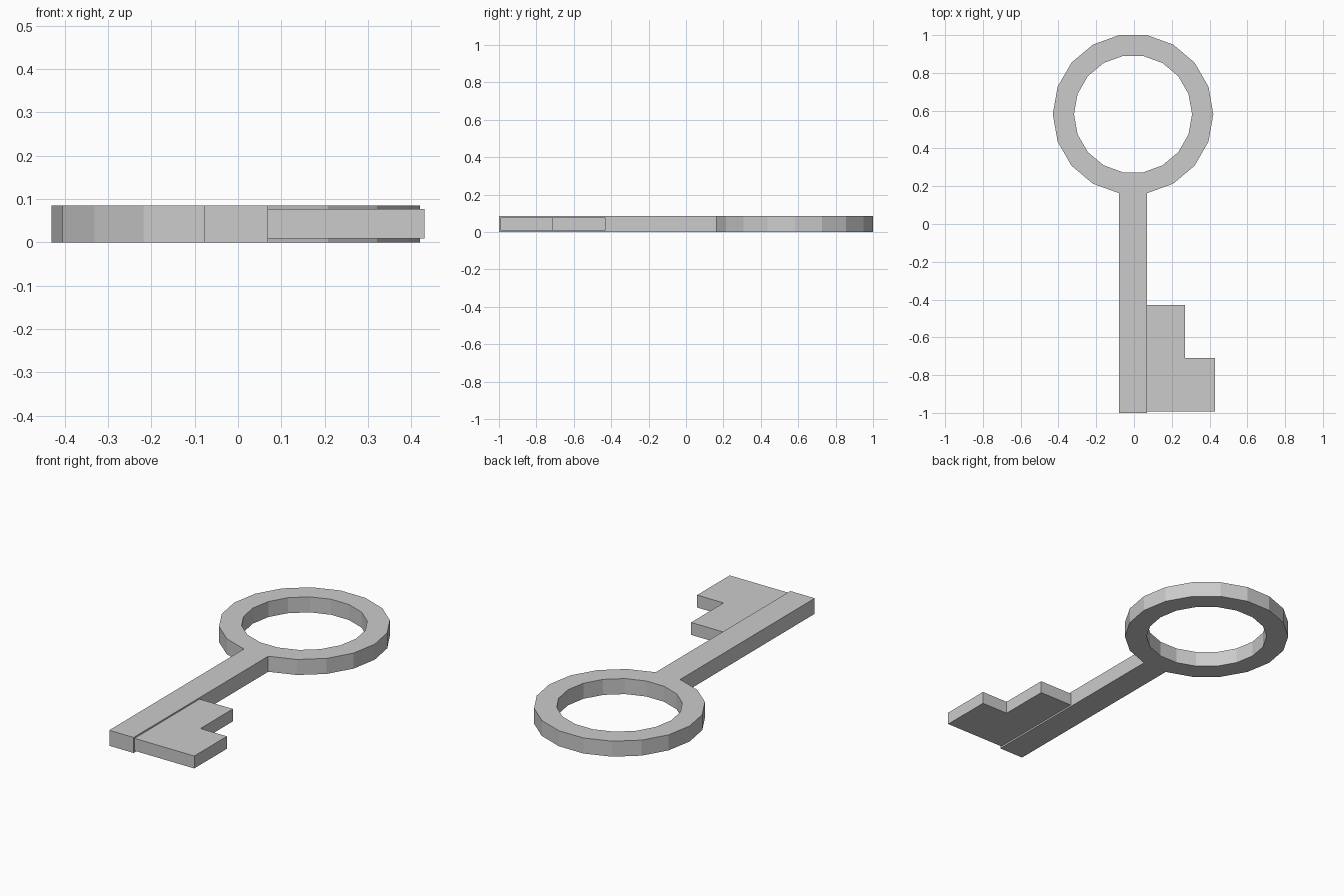
import bpy, bmesh
from math import cos, sin, tau
from mathutils import Vector

if "Cube" in bpy.data.objects:
    bpy.data.objects.remove(bpy.data.objects["Cube"])

CX, CY = -0.005, 0.5815      # ring centre
R_OUT, R_IN, SIDES = 0.425, 0.3125, 18
THICK = 0.085


def finish(name, bm):
    bmesh.ops.recalc_face_normals(bm, faces=bm.faces)
    mesh = bpy.data.meshes.new(name)
    bm.to_mesh(mesh)
    bm.free()
    obj = bpy.data.objects.new(name, mesh)
    bpy.context.collection.objects.link(obj)
    return obj


def ring_verts(bm, r, z):
    return [bm.verts.new((CX + r * cos(tau * i / SIDES), CY + r * sin(tau * i / SIDES), z))
            for i in range(SIDES)]


# Ring handle: four loops bridged into a square-section band
bm = bmesh.new()
loops = [ring_verts(bm, r, z) for r, z in
         ((R_OUT, 0), (R_OUT, THICK), (R_IN, THICK), (R_IN, 0))]
for k in range(4):
    a, b = loops[k], loops[(k + 1) % 4]
    for i in range(SIDES):
        j = (i + 1) % SIDES
        bm.faces.new((a[i], a[j], b[j], b[i]))
bmesh.ops.recalc_face_normals(bm, faces=bm.faces)

# Shaft: extrude the ring's front outer face down to y = -1
front = min(bm.faces, key=lambda f: f.calc_center_median().y)
tip = bmesh.ops.extrude_discrete_faces(bm, faces=[front])["faces"][0]
for v in tip.verts:
    v.co.y = -1.0
finish("ring_and_shaft", bm)

# Bit: stepped L-shaped plate, slightly thinner than the shaft
bm = bmesh.new()
x0 = CX + R_OUT * cos(tau * 4 / SIDES)
outline = [(x0, -0.992), (0.43, -0.992), (0.43, -0.71),
           (0.27, -0.71), (0.27, -0.43), (x0, -0.43)]
face = bm.faces.new([bm.verts.new((x, y, 0.009)) for x, y in outline])
top = bmesh.ops.extrude_face_region(bm, geom=[face])["geom"]
bmesh.ops.translate(bm, vec=Vector((0, 0, 0.068)),
                    verts=[g for g in top if isinstance(g, bmesh.types.BMVert)])
finish("key_bit", bm)
